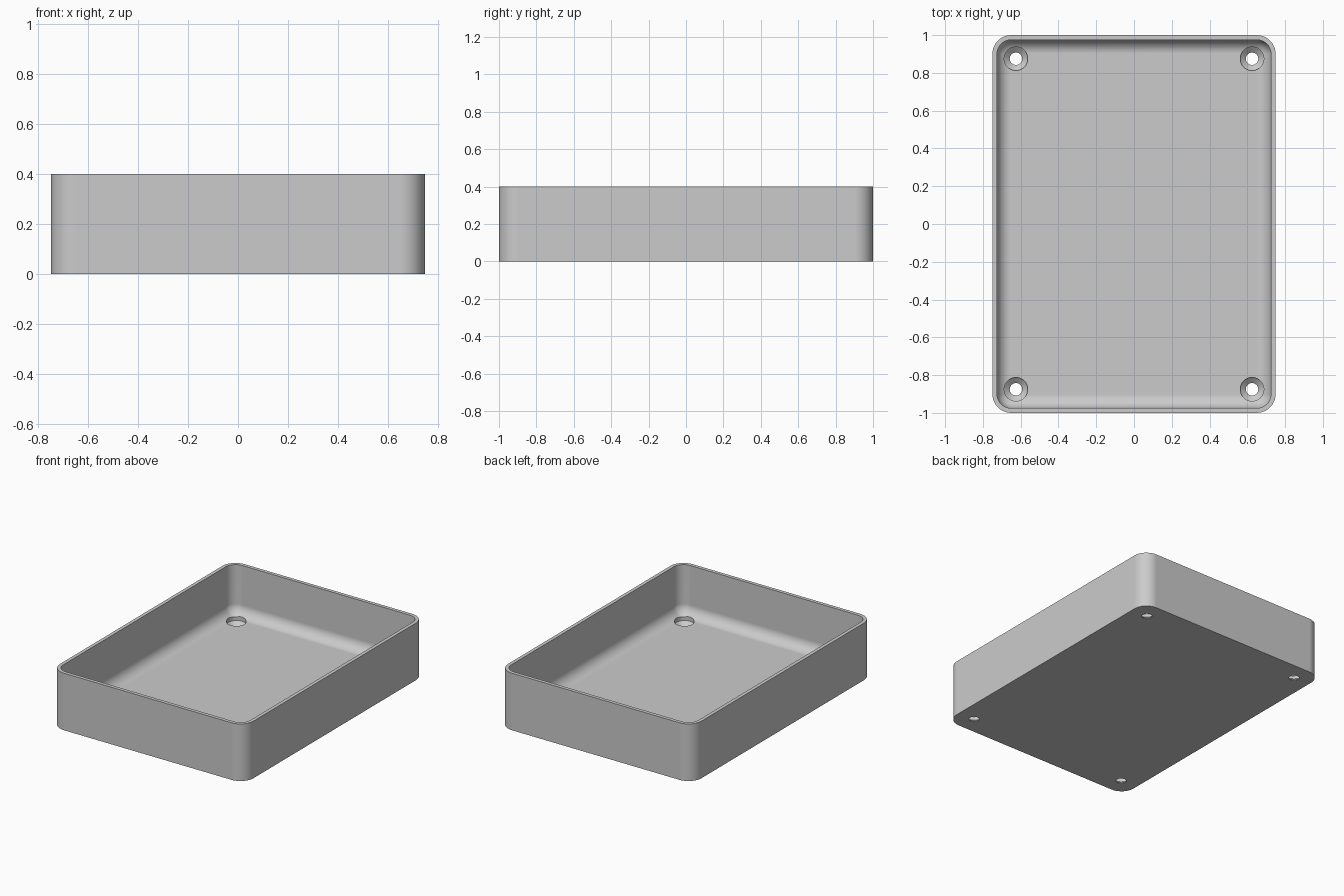
import bpy, bmesh, math

cube = bpy.data.objects.get("Cube")
if cube:
    bpy.data.objects.remove(cube, do_unlink=True)

HALF_X, HALF_Y, HEIGHT = 0.75, 1.0, 0.4
CORNER, WALL, FLOOR = 0.1, 0.025, 0.05
FILLET = CORNER - WALL
STEPS = 10

grey = bpy.data.materials.new("light_grey")
grey.use_nodes = True
colour = (0.6, 0.6, 0.6, 1)
grey.diffuse_color = colour
grey.node_tree.nodes["Principled BSDF"].inputs["Base Color"].default_value = colour


def rounded_rect(inset):
    """Outline points of the tray, moved inward by inset."""
    r = CORNER - inset
    points = []
    for quarter, (sx, sy) in enumerate([(1, 1), (-1, 1), (-1, -1), (1, -1)]):
        for i in range(STEPS + 1):
            a = math.pi / 2 * (quarter + i / STEPS)
            points.append((sx * (HALF_X - CORNER) + r * math.cos(a),
                           sy * (HALF_Y - CORNER) + r * math.sin(a)))
    return points


def circle(radius, cx, cy, sides=32):
    return [(cx + radius * math.cos(math.tau * i / sides),
             cy + radius * math.sin(math.tau * i / sides)) for i in range(sides)]


def loft(name, sections):
    """Closed solid through a stack of (outline, height) sections."""
    bm = bmesh.new()
    rings = [[bm.verts.new((x, y, z)) for x, y in pts] for pts, z in sections]
    for low, high in zip(rings, rings[1:]):
        n = len(low)
        for i in range(n):
            j = (i + 1) % n
            bm.faces.new((low[i], low[j], high[j], high[i]))
    bm.faces.new(rings[0][::-1])
    bm.faces.new(rings[-1])
    bmesh.ops.remove_doubles(bm, verts=bm.verts, dist=1e-5)
    bmesh.ops.recalc_face_normals(bm, faces=bm.faces)
    mesh = bpy.data.meshes.new(name)
    bm.to_mesh(mesh)
    bm.free()
    mesh.materials.append(grey)
    obj = bpy.data.objects.new(name, mesh)
    bpy.context.collection.objects.link(obj)
    return obj


# Tray shell: outside wall, rim, inside wall, then the fillet down to the floor
profile = [(0, 0), (0, HEIGHT), (WALL, HEIGHT)]
for i in range(STEPS + 1):
    a = math.pi / 2 * i / STEPS
    profile.append((CORNER - FILLET * math.cos(a),
                    FLOOR + FILLET * (1 - math.sin(a))))
tray = loft("tray", [(rounded_rect(inset), z) for inset, z in profile])

bpy.ops.object.select_all(action="DESELECT")
tray.select_set(True)
bpy.context.view_layer.objects.active = tray

# Countersunk screw holes in the four floor corners
hole_profile = [(0.033, -0.05), (0.033, 0.005), (0.0625, 0.03), (0.0625, 0.15)]
for sx in (-1, 1):
    for sy in (-1, 1):
        cx, cy = sx * (HALF_X - 0.125), sy * (HALF_Y - 0.125)
        cutter = loft("screw_hole_cutter",
                      [(circle(r, cx, cy), z) for r, z in hole_profile])
        cutter.hide_render = True
        cut = tray.modifiers.new("screw_hole", "BOOLEAN")
        cut.operation = "DIFFERENCE"
        cut.solver = "EXACT"
        cut.object = cutter
        bpy.ops.object.modifier_apply(modifier=cut.name)
        bpy.data.objects.remove(cutter, do_unlink=True)

# Smooth curves with crisp rim and hole edges
bpy.ops.object.shade_smooth_by_angle(angle=math.radians(30))
weighted = tray.modifiers.new("even_shading", "WEIGHTED_NORMAL")
weighted.keep_sharp = True
